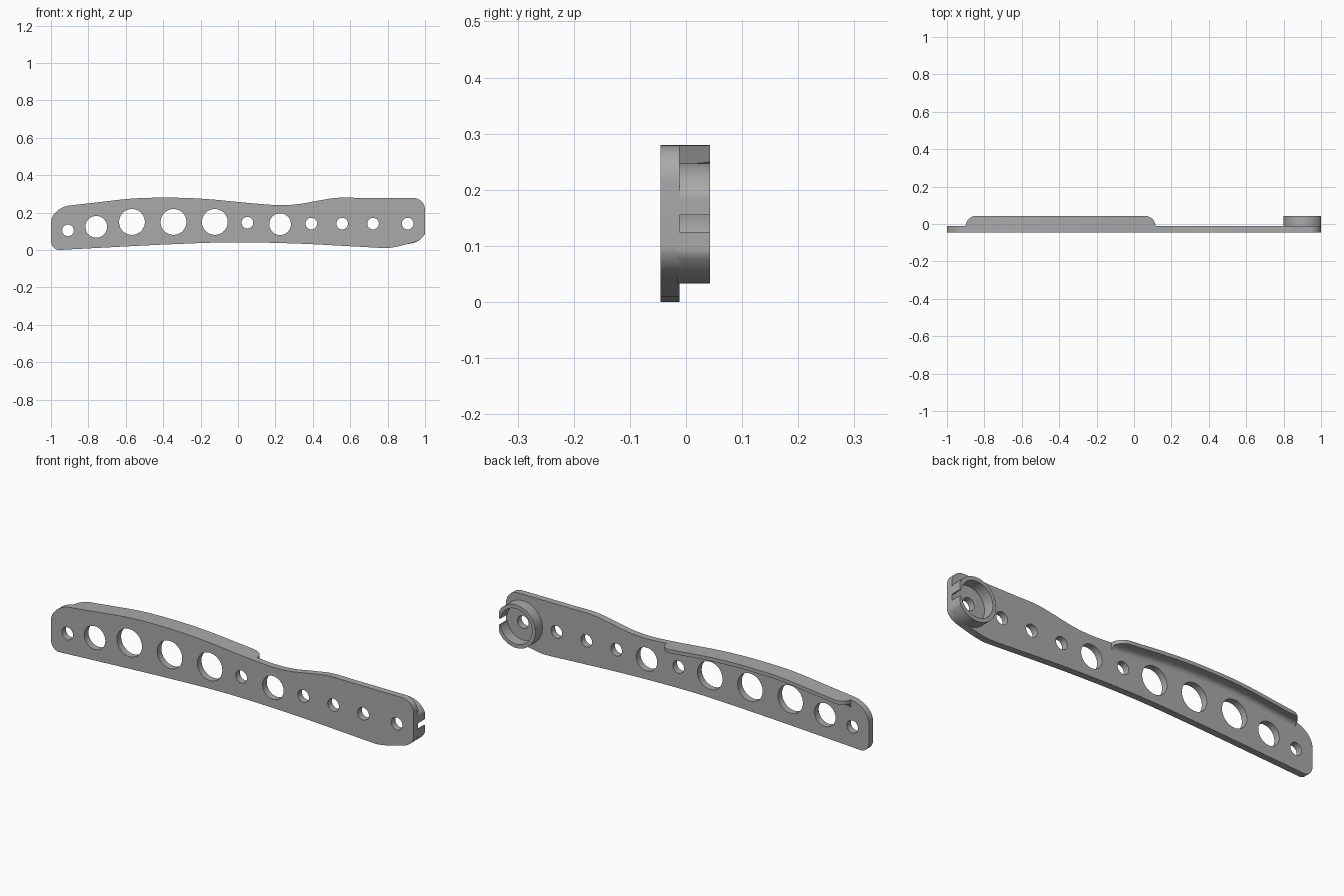
import bpy, bmesh, math
from mathutils import Vector

cube = bpy.data.objects.get("Cube")
if cube:
    bpy.data.objects.remove(cube, do_unlink=True)

grey = bpy.data.materials.new("plain grey")
grey.use_nodes = True
COLOUR = (0.4, 0.4, 0.4, 1)
grey.diffuse_color = COLOUR
grey.node_tree.nodes["Principled BSDF"].inputs["Base Color"].default_value = COLOUR

FRONT, BACK, RIM = -0.045, -0.012, 0.043


def spline(points, steps=8):
    """Smooth path through the points."""
    p = [Vector(q) for q in points]
    p = [2 * p[0] - p[1]] + p + [2 * p[-1] - p[-2]]
    out = []
    for a, b, c, d in zip(p, p[1:], p[2:], p[3:]):
        for i in range(steps):
            t = i / steps
            m, n = (c - a) / 2, (d - b) / 2
            out.append(b * (2*t**3 - 3*t**2 + 1) + m * (t**3 - 2*t**2 + t)
                       + c * (3*t**2 - 2*t**3) + n * (t**3 - t**2))
    return out + [p[-2]]


def corner(a, b, c, steps=12):
    """Round corner from a to c about the sharp point b."""
    a, b, c = Vector(a), Vector(b), Vector(c)
    out = []
    for i in range(steps + 1):
        t = i / steps
        u, v, w = (1 - t)**2, 2*t*(1 - t) * 0.707, t*t
        out.append((a*u + b*v + c*w) / (u + v + w))
    return out


def circle(x, z, r, start=0, end=2 * math.pi, n=48):
    return [Vector((x + r * math.cos(start + (end - start) * i / n),
                    z + r * math.sin(start + (end - start) * i / n)))
            for i in range(n + 1)]


def finish(obj):
    obj.data.materials.clear()
    obj.data.materials.append(grey)
    bpy.ops.object.select_all(action='DESELECT')
    obj.select_set(True)
    bpy.context.view_layer.objects.active = obj
    bpy.ops.object.shade_smooth_by_angle(angle=math.radians(30))


def slab(name, loops, y0, y1):
    """Outline with holes, given thickness along y."""
    curve = bpy.data.curves.new(name, 'CURVE')
    curve.dimensions, curve.fill_mode = '2D', 'BOTH'
    curve.extrude = (y1 - y0) / 2
    for loop in loops:
        s = curve.splines.new('POLY')
        s.points.add(len(loop) - 1)
        for pt, q in zip(s.points, loop):
            pt.co = (q.x, q.y, 0, 1)
        s.use_cyclic_u = True
    obj = bpy.data.objects.new(name, curve)
    bpy.context.collection.objects.link(obj)
    obj.rotation_euler.x = math.pi / 2
    obj.location.y = (y0 + y1) / 2
    bpy.ops.object.select_all(action='DESELECT')
    obj.select_set(True)
    bpy.context.view_layer.objects.active = obj
    bpy.ops.object.convert(target='MESH')
    obj = bpy.context.object
    bpy.ops.object.transform_apply(location=True, rotation=True, scale=True)
    bm = bmesh.new()
    bm.from_mesh(obj.data)
    bmesh.ops.remove_doubles(bm, verts=bm.verts, dist=1e-5)
    bmesh.ops.recalc_face_normals(bm, faces=bm.faces)
    bm.to_mesh(obj.data)
    bm.free()
    finish(obj)


# Plate outline: wavy top edge, gently arched bottom edge, round corners
top = spline([(-0.9, 0.238), (-0.75, 0.255), (-0.6, 0.272), (-0.48, 0.279),
              (-0.3, 0.279), (-0.15, 0.271), (0, 0.257), (0.12, 0.246),
              (0.22, 0.24), (0.32, 0.245), (0.43, 0.264), (0.53, 0.279), (0.65, 0.279)])
bottom = spline([(0.78, 0.01), (0.6, 0.02), (0.35, 0.033), (0.1, 0.04),
                 (-0.1, 0.04), (-0.35, 0.031), (-0.6, 0.019), (-0.94, 0.001)])
outline = (top + corner((0.935, 0.279), (1, 0.279), (1, 0.215))
           + corner((1, 0.1), (1, 0.058), (0.95, 0.044))
           + corner((0.9, 0.03), (0.83, 0.01), (0.79, 0.01)) + bottom[1:]
           + corner((-0.955, 0), (-1, 0), (-1, 0.05))
           + corner((-1, 0.145), (-1, 0.225), (-0.9, 0.238))[:-1])

SMALL, MEDIUM, LARGE = 0.031, 0.058, 0.069
holes = [(-0.909, 0.105, SMALL), (-0.758, 0.124, MEDIUM),
         (-0.567, 0.15, LARGE), (-0.345, 0.15, LARGE), (-0.124, 0.15, LARGE),
         (0.05, 0.146, SMALL), (0.225, 0.138, MEDIUM)]
holes += [(x, 0.141, SMALL) for x in (0.392, 0.557, 0.722, 0.907)]
slab("drilled_plate", [outline] + [circle(*h)[:-1] for h in holes], FRONT, BACK)

# Slotted ring on the back, trimmed flush with the plate end
cx, cz, ro, ri, slot = 0.907, 0.14, 0.107, 0.088, 0.015
a, b = math.asin(slot / ro), math.asin(slot / ri)
outer = circle(cx, cz, ro, a, 2 * math.pi - a, 72)
inner = circle(cx, cz, ri, 2 * math.pi - b, b, 72)
for q in outer:
    q.x = min(q.x, 1)
slab("slotted_ring", [outer + inner], BACK - 0.004, RIM)

# Lip along the top edge: rounded ends, filleted underneath into the plate
X0, X1, THICK, FILLET = -0.9, 0.115, 0.018, 0.025
DEPTH = RIM - BACK


def top_z(x):
    for p, q in zip(top, top[1:]):
        if p.x <= x <= q.x:
            return p.y + (q.y - p.y) * (x - p.x) / (q.x - p.x)
    return top[0].y


ends = [DEPTH * (1 - math.cos(math.pi / 2 * i / 12)) for i in range(13)]
middle = [X0 + DEPTH + (X1 - X0 - 2 * DEPTH) * i / 60 for i in range(1, 60)]
stations = [X0 + e for e in ends] + middle + [X1 - e for e in reversed(ends)]
bm = bmesh.new()
rows = []
for x in stations:
    gap = min(x - X0, X1 - x, DEPTH)
    d = math.sqrt(max(0, DEPTH**2 - (DEPTH - gap)**2)) + 1e-4
    section = [(-0.004, 0), (d, 0), (d, -THICK)]
    for i in range(9):
        t = math.pi / 2 * i / 8
        section.append((min(d, FILLET * (1 - math.sin(t))),
                        -THICK - FILLET * (1 - math.cos(t))))
    section.append((-0.004, -THICK - FILLET))
    z = top_z(x)
    rows.append([bm.verts.new((x, BACK + y, z + h)) for y, h in section])
for r, s in zip(rows, rows[1:]):
    for i in range(len(r)):
        j = (i + 1) % len(r)
        bm.faces.new((r[i], r[j], s[j], s[i]))
bm.faces.new(rows[0])
bm.faces.new(rows[-1])
bmesh.ops.remove_doubles(bm, verts=bm.verts, dist=1e-5)
bmesh.ops.recalc_face_normals(bm, faces=bm.faces)
mesh = bpy.data.meshes.new("top_lip")
bm.to_mesh(mesh)
bm.free()
lip = bpy.data.objects.new("top_lip", mesh)
bpy.context.collection.objects.link(lip)
finish(lip)
